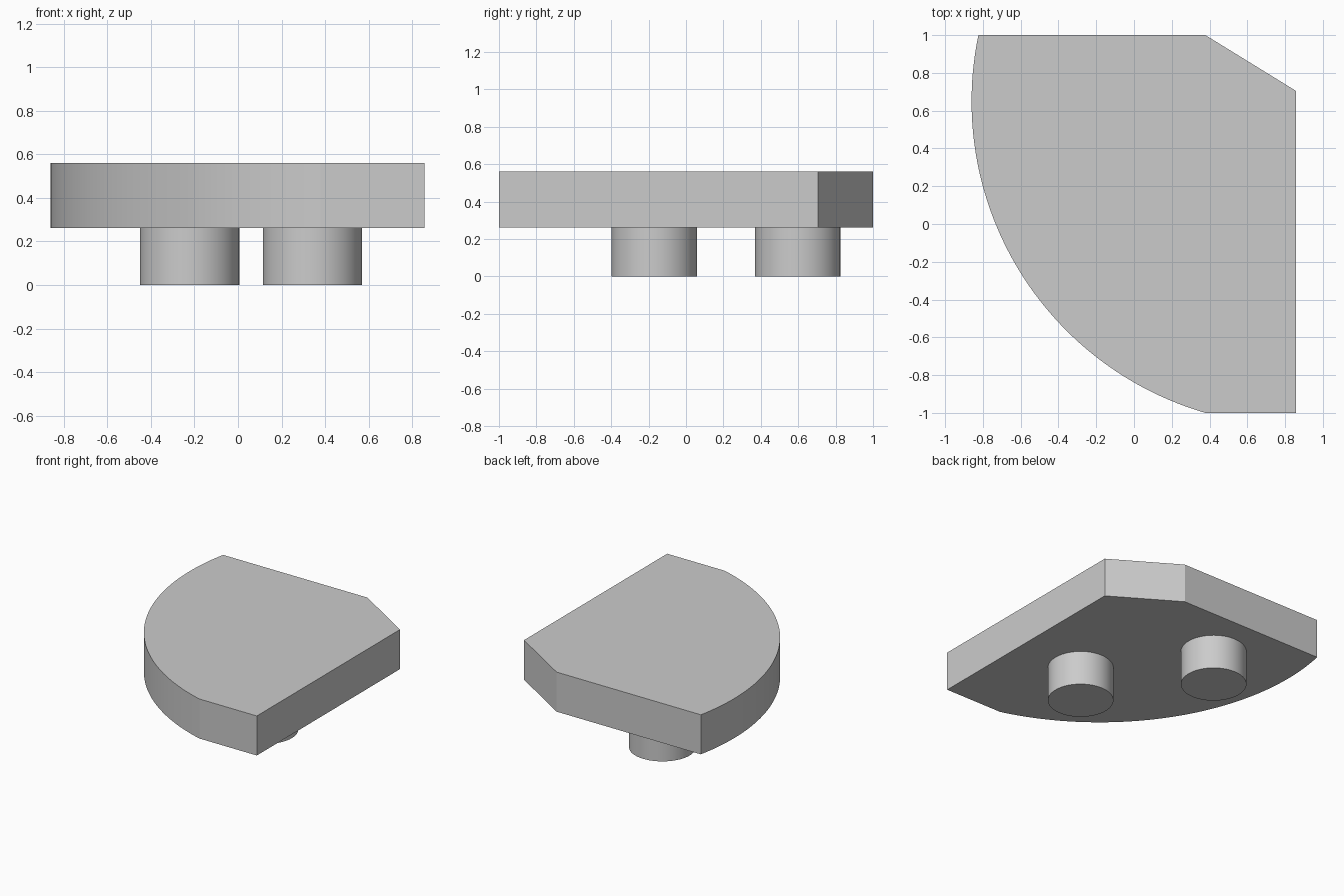
import bpy
import bmesh
import math

cube = bpy.data.objects.get("Cube")
if cube:
    bpy.data.objects.remove(cube, do_unlink=True)

# One plain grey for every part
GREY = (0.6, 0.6, 0.6, 1.0)
grey = bpy.data.materials.new("light grey")
grey.use_nodes = True
grey.diffuse_color = GREY
grey.node_tree.nodes["Principled BSDF"].inputs["Base Color"].default_value = GREY


def extrude_outline(name, outline, bottom, top):
    """Make a solid prism from a counter-clockwise outline."""
    bm = bmesh.new()
    base = bm.faces.new([bm.verts.new((x, y, bottom)) for x, y in outline])
    extruded = bmesh.ops.extrude_face_region(bm, geom=[base], use_keep_orig=True)["geom"]
    raised = [v for v in extruded if isinstance(v, bmesh.types.BMVert)]
    bmesh.ops.translate(bm, verts=raised, vec=(0, 0, top - bottom))
    bmesh.ops.recalc_face_normals(bm, faces=bm.faces)
    mesh = bpy.data.meshes.new(name)
    bm.to_mesh(mesh)
    bm.free()
    mesh.materials.append(grey)
    obj = bpy.data.objects.new(name, mesh)
    bpy.context.collection.objects.link(obj)
    bpy.ops.object.select_all(action="DESELECT")
    obj.select_set(True)
    bpy.context.view_layer.objects.active = obj
    bpy.ops.object.shade_smooth_by_angle(angle=math.radians(10))
    return obj


def arc(cx, cy, radius, start, end, steps):
    angles = [start + (end - start) * i / steps for i in range(steps + 1)]
    return [(cx + radius * math.cos(a), cy + radius * math.sin(a)) for a in angles]


# Plate: a large arc on one side, straight edges and a cut corner on the other
SIDE, ARC_Y, RADIUS = 0.857, 0.649, 1.717
SLAB_BOTTOM, SLAB_TOP = 0.262, 0.56
start = math.pi - math.asin((1 - ARC_Y) / RADIUS)
end = math.pi + math.asin((1 + ARC_Y) / RADIUS)
outline = arc(SIDE, ARC_Y, RADIUS, start, end, 64)
outline += [(SIDE, -1), (SIDE, 0.705), (0.378, 1)]
extrude_outline("plate", outline, SLAB_BOTTOM, SLAB_TOP)

# Two round pegs under the plate
for name, x, y in (("front_peg", 0.342, -0.17), ("back_peg", -0.222, 0.597)):
    circle = arc(x, y, 0.228, 0, math.tau, 64)[:-1]
    extrude_outline(name, circle, 0, SLAB_BOTTOM)
